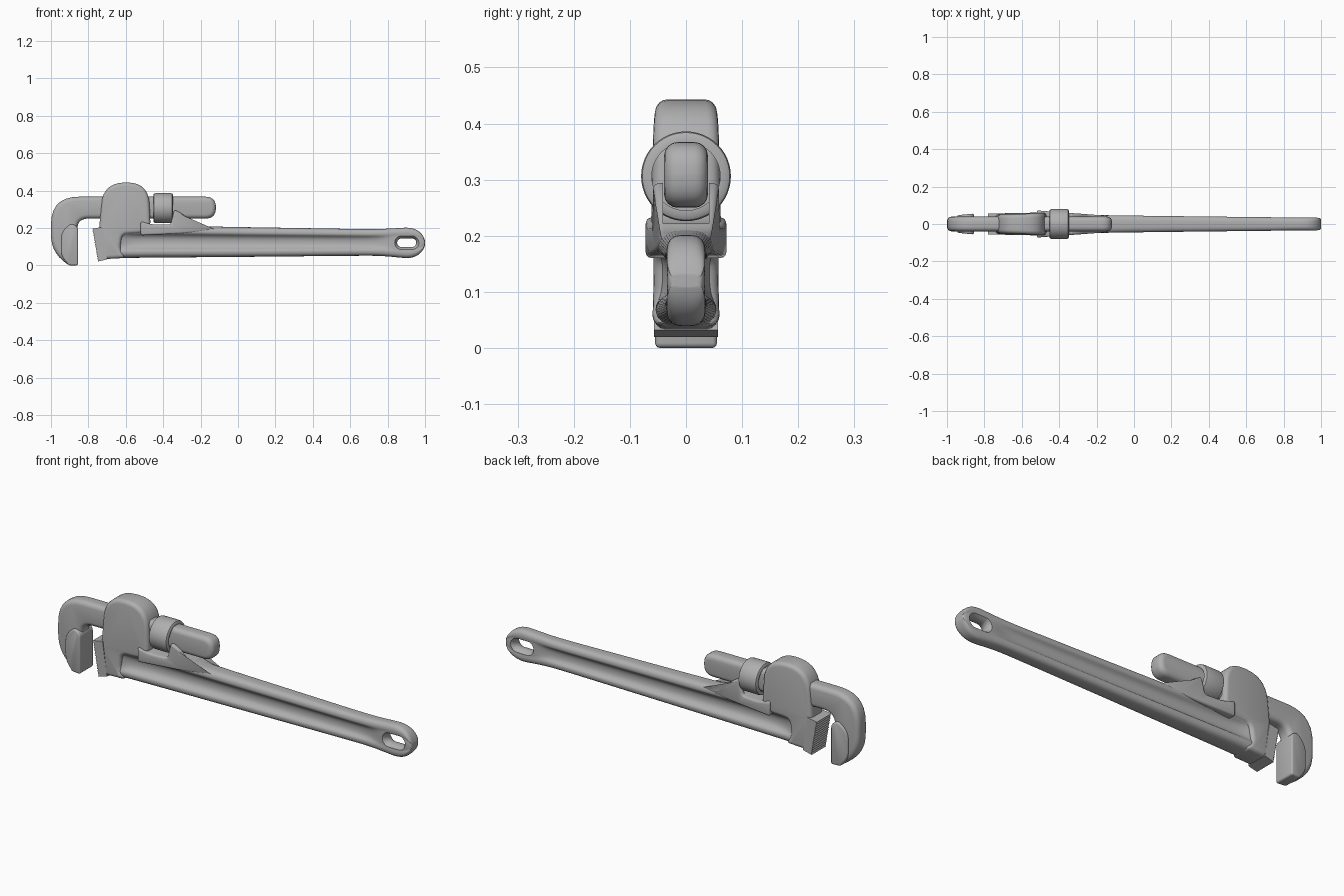
import bpy, bmesh
from math import sin, cos, pi
from mathutils import Vector

cube = bpy.data.objects.get("Cube")
if cube:
    bpy.data.objects.remove(cube)

steel = bpy.data.materials.new("grey steel")
steel.use_nodes = True
grey = (0.43, 0.43, 0.43, 1)
steel.diffuse_color = grey
steel.node_tree.nodes["Principled BSDF"].inputs["Base Color"].default_value = grey


def make_object(name, bm):
    bmesh.ops.recalc_face_normals(bm, faces=bm.faces)
    mesh = bpy.data.meshes.new(name)
    bm.to_mesh(mesh)
    bm.free()
    mesh.materials.append(steel)
    obj = bpy.data.objects.new(name, mesh)
    bpy.context.collection.objects.link(obj)
    return obj


def add_bevel(obj, width, segments=4):
    mod = obj.modifiers.new("Bevel", 'BEVEL')
    mod.width = width
    mod.segments = segments
    mod.limit_method = 'ANGLE'
    mod.angle_limit = 0.7
    mod.use_clamp_overlap = False


def add_cut(obj, cutter):
    mod = obj.modifiers.new("Cut", 'BOOLEAN')
    mod.operation = 'DIFFERENCE'
    mod.solver = 'EXACT'
    mod.object = cutter
    cutter.hide_render = True


def finish(obj, cutter=None):
    bpy.ops.object.select_all(action='DESELECT')
    obj.select_set(True)
    bpy.context.view_layer.objects.active = obj
    if obj.modifiers:
        bpy.ops.object.convert(target='MESH')
    bpy.ops.object.shade_smooth_by_angle(angle=0.7)
    if cutter:
        bpy.data.objects.remove(cutter)


def rounded(points, steps=7):
    """Round each (x, z, reach) corner with a quadratic curve."""
    out = []
    for i, (x, z, reach) in enumerate(points):
        p = Vector((x, z))
        if not reach:
            out.append(p)
            continue
        before = Vector(points[i - 1][:2])
        after = Vector(points[(i + 1) % len(points)][:2])
        a = p + (before - p).normalized() * reach
        b = p + (after - p).normalized() * reach
        for k in range(steps + 1):
            t = k / steps
            out.append(a * (1 - t) ** 2 + p * 2 * t * (1 - t) + b * t * t)
    return out


def plate(name, points, half_width):
    """Side outline given thickness by a function of x and z."""
    bm = bmesh.new()
    outline = rounded(points)
    sides = [[bm.verts.new((p.x, s * half_width(p.x, p.y), p.y)) for p in outline]
             for s in (-1, 1)]
    for side in sides:
        bm.faces.new(side)
    for i in range(len(outline)):
        bm.faces.new((sides[0][i - 1], sides[0][i], sides[1][i], sides[1][i - 1]))
    return make_object(name, bm)


def loft(name, rings, closed=False):
    bm = bmesh.new()
    loops = [[bm.verts.new(p) for p in ring] for ring in rings]
    pairs = list(zip(loops, loops[1:]))
    if closed:
        pairs.append((loops[-1], loops[0]))
    else:
        bm.faces.new(loops[0])
        bm.faces.new(loops[-1])
    for a, b in pairs:
        for i in range(len(a)):
            bm.faces.new((a[i - 1], a[i], b[i], b[i - 1]))
    return make_object(name, bm)


def toothed(x0, z0, x1, z1, count, depth):
    """Serrated edge running between two points, teeth cut along x."""
    row = []
    for i in range(count):
        for step, d in ((0, 0), (0.9, depth)):
            t = (i + step) / count
            row.append((x0 + (x1 - x0) * t + d, z0 + (z1 - z0) * t, 0))
    return row + [(x1, z1, 0)]


# Handle: grooved beam swelling into a rounded eye
def handle_section(x, low, high, width, web):
    half = [(0, -1), (0.6, -1), (0.98, -0.85), (1.05, -0.62), (0.95, -0.48),
            (web, -0.3), (web, 0.3), (0.95, 0.48), (1.05, 0.62), (0.98, 0.85),
            (0.6, 1), (0, 1)]
    loop = half + [(-y, z) for y, z in half[-2:0:-1]]
    mid, tall = (low + high) / 2, (high - low) / 2
    return [(x, y * width, mid + z * tall) for y, z in loop]


stations = [(-0.7, 0.035, 0.21, 0.052, 0.95), (-0.63, 0.038, 0.213, 0.053, 0.9),
            (-0.59, 0.04, 0.214, 0.053, 0.45), (-0.4, 0.042, 0.214, 0.05, 0.42),
            (-0.1, 0.044, 0.206, 0.045, 0.42), (0.3, 0.048, 0.2, 0.04, 0.42),
            (0.68, 0.052, 0.193, 0.036, 0.45), (0.76, 0.051, 0.194, 0.035, 0.6),
            (0.82, 0.046, 0.197, 0.034, 0.95), (0.87, 0.041, 0.2, 0.034, 1.02)]
for a in (0, 0.35, 0.65, 0.85, 0.95, 1.0):
    h = max(0.083 * cos(a * pi / 2), 0.012)
    stations.append((0.915 + 0.085 * sin(a * pi / 2), 0.12 - h, 0.12 + h,
                     0.034 - 0.014 * a ** 6, 1.02))
handle = loft("handle", [handle_section(*s) for s in stations])
sub = handle.modifiers.new("Smooth", 'SUBSURF')
sub.levels = sub.render_levels = 2

# Flared slot through the eye
slot_rings = []
for i in range(-6, 7):
    y = i * 0.0075
    r = 0.023 + 0.014 * (y / 0.034) ** 2
    ring = []
    for k in range(32):
        a = 2 * pi * k / 32
        shift = 0.028 if cos(a) > 0 else -0.028
        ring.append((0.902 + shift + r * cos(a), y, 0.121 + r * sin(a)))
    slot_rings.append(ring)
slot = loft("eye_slot_cutter", slot_rings)
add_cut(handle, slot)
finish(handle, slot)

# Head housing
head = plate("head_housing", [
    (-0.735, 0.032, 0), (-0.742, 0.2, 0.02), (-0.722, 0.443, 0.12),
    (-0.478, 0.443, 0.115), (-0.468, 0.215, 0.02), (-0.51, 0.172, 0.025),
    (-0.62, 0.165, 0.03), (-0.63, 0.085, 0.025), (-0.6, 0.04, 0)],
    lambda x, z: 0.053 + 0.04 * (x + 0.73) - 0.02 * (z - 0.2))
add_bevel(head, 0.02)
finish(head)

# Nut cradle with two horns either side of the shank
cradle = plate("nut_cradle", [
    (-0.52, 0.235, 0), (-0.46, 0.218, 0.03), (-0.36, 0.218, 0.015),
    (-0.34, 0.298, 0.014), (-0.295, 0.275, 0.025), (-0.225, 0.209, 0.03),
    (-0.12, 0.196, 0), (-0.12, 0.186, 0), (-0.3, 0.17, 0.05), (-0.52, 0.16, 0)],
    lambda x, z: 0.071 - 0.075 * (x + 0.5))
add_bevel(cradle, 0.01, 3)
channel = plate("shank_channel_cutter", [
    (-0.6, 0.222, 0), (0, 0.222, 0), (0, 0.5, 0), (-0.6, 0.5, 0)],
    lambda x, z: 0.041)
add_cut(cradle, channel)
finish(cradle, channel)

# Hook jaw with its long rounded shank
hook = plate("hook_jaw", [
    (-1.0, 0.367, 0.15), (-0.118, 0.367, 0.057), (-0.118, 0.25, 0.057),
    (-0.86, 0.25, 0.06), (-0.857, 0.002, 0), (-0.905, 0.002, 0.01),
    (-1.0, 0.065, 0.1)],
    lambda x, z: 0.039)
add_bevel(hook, 0.024)
finish(hook)

# Flat gripping pad swelling out of the hook
pad = plate("hook_grip_pad", [
    (-0.855, 0, 0), (-0.855, 0.205, 0.02), (-0.89, 0.225, 0.02),
    (-0.945, 0.18, 0.04), (-0.945, 0.05, 0.03), (-0.905, 0, 0)],
    lambda x, z: 0.056 + 0.1 * (x + 0.855))
add_bevel(pad, 0.009, 3)
finish(pad)

# Toothed heel jaw, tilted on the front of the head
heel = plate("heel_jaw",
             toothed(-0.75, 0.02, -0.78, 0.195, 14, 0.005)
             + [(-0.725, 0.205, 0), (-0.7, 0.032, 0)],
             lambda x, z: 0.057)
finish(heel)

# Adjusting nut: ring around the shank
nut_profile = [(0.061, -0.452), (0.072, -0.452), (0.078, -0.448), (0.08, -0.44),
               (0.08, -0.36), (0.078, -0.352), (0.072, -0.348), (0.061, -0.348)]
nut = loft("adjusting_nut", [
    [(x, r * cos(2 * pi * k / 48), 0.306 + r * sin(2 * pi * k / 48)) for k in range(48)]
    for r, x in nut_profile], closed=True)
finish(nut)
